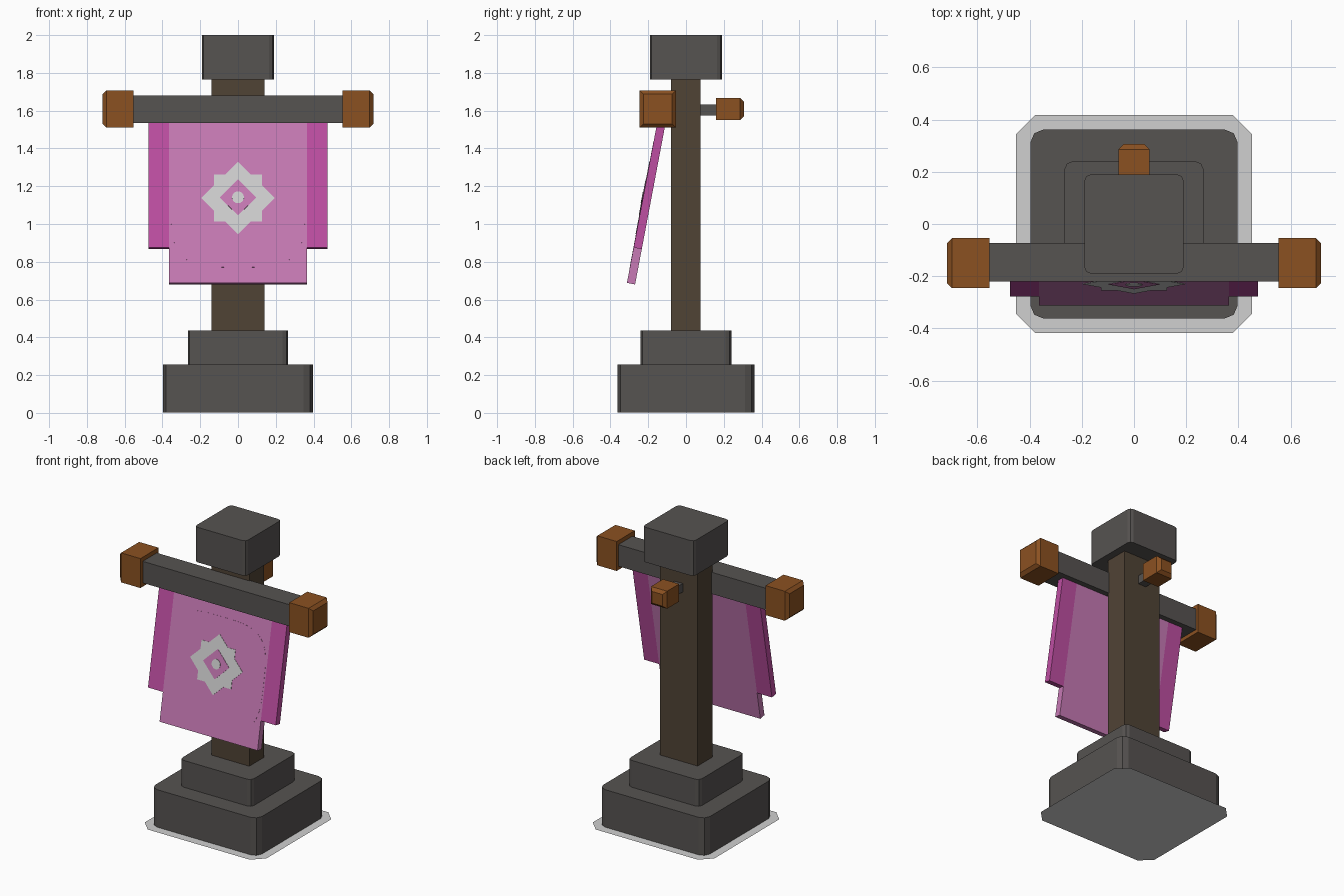
import bpy, bmesh, math
from mathutils import Matrix, Vector

cube = bpy.data.objects.get("Cube")
if cube:
    bpy.data.objects.remove(cube, do_unlink=True)


def material(name, rgb):
    """Flat material from 0-255 display values, stored linear."""
    lin = [((c / 255 + 0.055) / 1.055) ** 2.4 for c in rgb]
    m = bpy.data.materials.new(name)
    m.use_nodes = True
    m.diffuse_color = (*lin, 1)
    bsdf = m.node_tree.nodes["Principled BSDF"]
    bsdf.inputs["Base Color"].default_value = (*lin, 1)
    bsdf.inputs["Roughness"].default_value = 0.9
    return m


STONE = material("dark stone", (86, 83, 81))
POST = material("dark wood", (80, 67, 53))
WOOD = material("orange wood", (139, 81, 33))
PALE = material("pale grey", (208, 208, 208))
PANEL = material("light pink cloth", (199, 122, 181))
STRIP = material("deep pink cloth", (190, 78, 162))


def finish(name, bm, mat, matrix=Matrix()):
    bmesh.ops.recalc_face_normals(bm, faces=bm.faces)
    bm.transform(matrix)
    me = bpy.data.meshes.new(name)
    bm.to_mesh(me)
    bm.free()
    me.materials.append(mat)
    ob = bpy.data.objects.new(name, me)
    bpy.context.collection.objects.link(ob)
    return ob


def box(name, mat, xs, ys, zs, bevel=0, segments=1, pick=None, matrix=Matrix()):
    """Box between limits; edges accepted by pick(a, b) are bevelled."""
    bm = bmesh.new()
    bmesh.ops.create_cube(bm, size=1)
    lims = (xs, ys, zs)
    for v in bm.verts:
        v.co = Vector([l[0] if c < 0 else l[1] for c, l in zip(v.co, lims)])
    if bevel:
        edges = [e for e in bm.edges if pick(e.verts[0].co, e.verts[1].co)]
        bmesh.ops.bevel(bm, geom=edges, offset=bevel, segments=segments,
                        profile=0.5, affect='EDGES')
    return finish(name, bm, mat, matrix)


def plate(name, mat, outline, front, matrix):
    """Thin upright plate from an x/z outline, facing -y."""
    bm = bmesh.new()
    face = bm.faces.new([bm.verts.new((x, front, z)) for x, z in outline])
    ext = bmesh.ops.extrude_face_region(bm, geom=[face])
    back = [g for g in ext["geom"] if isinstance(g, bmesh.types.BMVert)]
    bmesh.ops.translate(bm, verts=back, vec=(0, 0.008, 0))
    return finish(name, bm, mat, matrix)


def upright(a, b):
    return abs(a.z - b.z) > 0.01


def far_end(axis, value):
    return lambda a, b: abs(a[axis] - value) < 1e-4 and abs(b[axis] - value) < 1e-4


# Flat ground slab with clipped corners
w, d, c = 0.452, 0.417, 0.073
corners = [(w - c, d), (w, d - c), (w, c - d), (w - c, -d),
           (c - w, -d), (-w, c - d), (-w, d - c), (c - w, d)]
bm = bmesh.new()
bm.faces.new([bm.verts.new((x, y, 0)) for x, y in reversed(corners)])
finish("ground_slab", bm, PALE)

# Stepped stone base, post and cap
box("base_lower", STONE, (-0.397, 0.397), (-0.362, 0.362), (0.003, 0.255), 0.05, 2, upright)
box("base_upper", STONE, (-0.266, 0.266), (-0.24, 0.24), (0.255, 0.435), 0.03, 2, upright)
box("post", POST, (-0.14, 0.14), (-0.08, 0.077), (0.43, 1.78))
box("cap", STONE, (-0.19, 0.19), (-0.19, 0.19), (1.765, 2.0), 0.025, 2, upright)

# Crossbar with a wooden block on each end
box("crossbar", STONE, (-0.57, 0.57), (-0.221, -0.072), (1.535, 1.68))
for side, s in (("left", 1), ("right", -1)):
    xs = sorted((s * 0.553, s * 0.717))
    box(side + "_end_block", WOOD, xs, (-0.246, -0.054), (1.51, 1.708),
        0.02, 1, far_end(0, s * 0.717))

# Peg on the back
box("back_peg", STONE, (-0.03, 0.03), (0.07, 0.17), (1.575, 1.632))
box("back_peg_block", WOOD, (-0.06, 0.06), (0.158, 0.306), (1.55, 1.668),
    0.02, 1, far_end(1, 0.306))

# Cloth, hung from the bar and swinging forward
hang = Matrix.Translation((0, -0.118, 1.6)) @ Matrix.Rotation(-math.radians(10.7), 4, 'X')
T = 0.022
box("banner_panel", PANEL, (-0.364, 0.364), (-T, T), (-0.932, 0), matrix=hang)
for side, s in (("left", 1), ("right", -1)):
    box(side + "_banner_strip", STRIP, sorted((s * 0.364, s * 0.475)), (-T, T),
        (-0.742, 0), matrix=hang)

# Rounded patch on the cloth
patch = []
for i in range(48):
    a = math.tau * i / 48
    ca, sa = math.cos(a), math.sin(a)
    patch.append((0.355 * math.copysign(abs(ca) ** 0.55, ca),
                  -0.509 + 0.34 * math.copysign(abs(sa) ** 0.55, sa)))
plate("banner_patch", PANEL, patch, -T - 0.001, hang)

# Emblem: eight-pointed star, diamond and dot
CZ = -0.475
R, H = 0.195, 0.126
star = []
for k in range(4):
    rot = Matrix.Rotation(k * math.pi / 2, 2)
    for p in ((R, 0), (H, R - H), (H, H), (R - H, H)):
        q = rot @ Vector(p)
        star.append((q.x, CZ + q.y))
plate("emblem_star", PALE, star, -T - 0.003, hang)
for name, mat, r, n, lift in (("emblem_diamond", PANEL, 0.097, 4, 0.005),
                              ("emblem_dot", PALE, 0.032, 16, 0.007)):
    ring = [(r * math.cos(math.tau * i / n), CZ + 0.003 + r * math.sin(math.tau * i / n))
            for i in range(n)]
    plate(name, mat, ring, -T - lift, hang)
